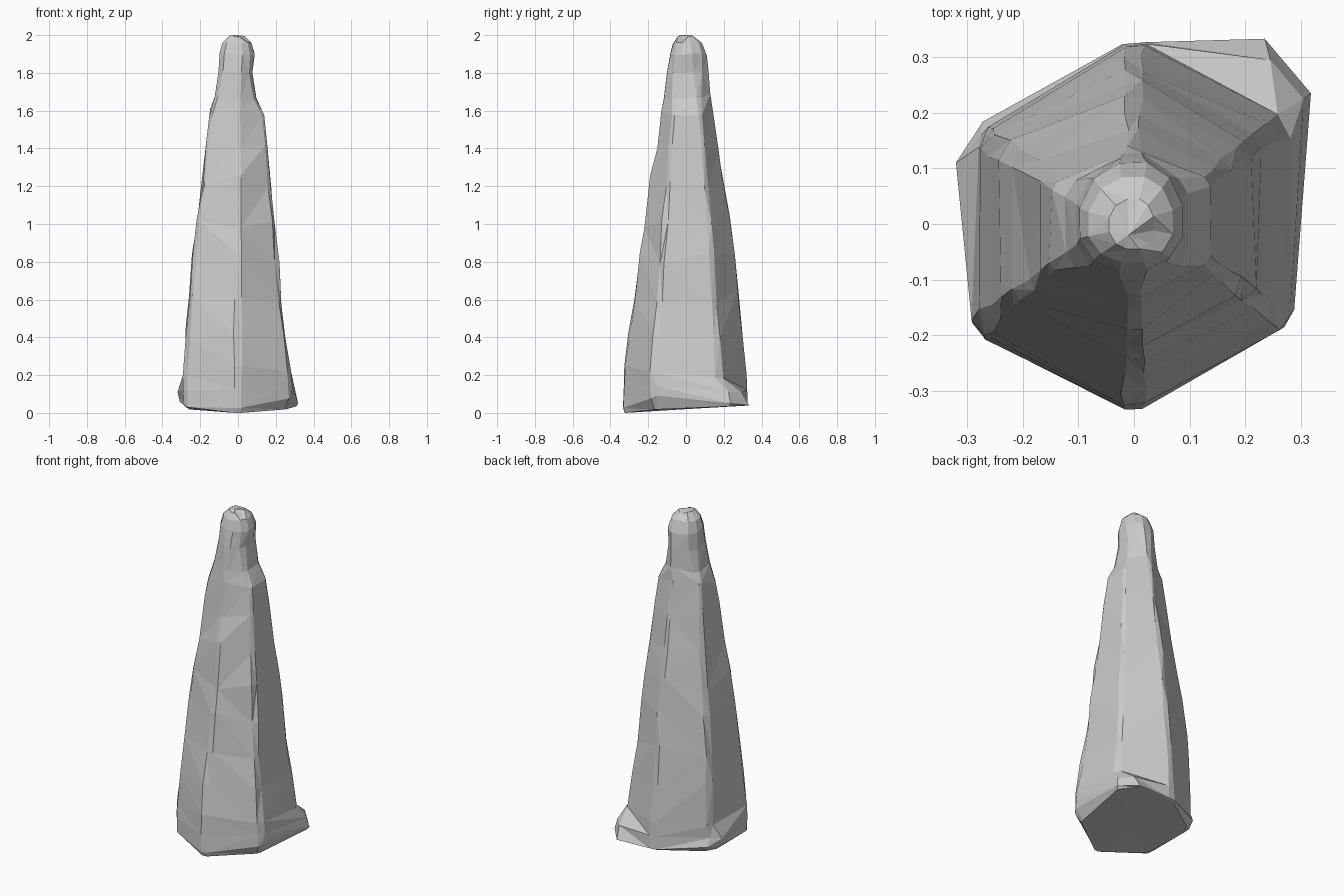
import bpy, bmesh, random
from mathutils import Vector

if "Cube" in bpy.data.objects:
    bpy.data.objects.remove(bpy.data.objects["Cube"])

random.seed(7)

# Silhouette: height, left x, right x, front y, back y
RINGS = [
    (0.05, -0.285, 0.285, -0.330, 0.325),
    (0.12, -0.290, 0.288, -0.328, 0.322),
    (0.22, -0.287, 0.280, -0.322, 0.318),
    (0.42, -0.275, 0.255, -0.302, 0.300),
    (0.62, -0.262, 0.236, -0.278, 0.280),
    (0.82, -0.240, 0.215, -0.248, 0.255),
    (1.02, -0.217, 0.195, -0.216, 0.228),
    (1.22, -0.190, 0.172, -0.190, 0.200),
    (1.42, -0.168, 0.152, -0.155, 0.168),
    (1.58, -0.152, 0.138, -0.128, 0.138),
    (1.69, -0.125, 0.095, -0.116, 0.125),
    (1.80, -0.104, 0.076, -0.100, 0.118),
    (1.90, -0.098, 0.088, -0.082, 0.110),
    (1.965, -0.082, 0.070, -0.068, 0.085),
    (1.99, -0.045, 0.035, -0.045, 0.045),
]
HEX = [(0, -1), (1, -0.52), (1, 0.55), (0, 1), (-1, 0.52), (-1, -0.58)]


def hex_ring(z, x0, x1, y0, y1):
    """Six-sided section with chipped corners, rounder near the tip."""
    b = 0.07 if z < 1.6 else 0.07 + 0.2 * min(1, (z - 1.6) / 0.25)
    rough = 1.0 if 0.2 < z < 1.75 else 0.3
    pts = []
    for i in range(6):
        c = Vector(HEX[i])
        dz = random.uniform(-0.04, 0.04) * rough
        for n in (HEX[i - 1], HEX[(i + 1) % 6]):
            p = c.lerp(Vector(n), b * random.uniform(0.7, 1.3) if z < 1.6 else b)
            p.y /= 1 - b * 0.47
            p *= 1 + random.uniform(-0.035, 0.025) * rough
            x = p.x * (x1 if p.x > 0 else -x0)
            y = p.y * (y1 if p.y > 0 else -y0)
            pts.append(Vector((x, y, z + dz)))
    return pts


rings = [hex_ring(*r) for r in RINGS]

# Broken spurs at the foot: back right and left
rings[0][4] = Vector((0.318, 0.235, 0.05))
rings[0][5] = Vector((0.235, 0.333, 0.04))
rings[1][4] = Vector((0.305, 0.225, 0.11))
rings[1][5] = Vector((0.245, 0.295, 0.11))
rings[1][8] = Vector((-0.275, 0.160, 0.12))
rings[1][9] = Vector((-0.320, 0.110, 0.11))
rings[0][9] = Vector((-0.308, 0.105, 0.06))

# Ragged lower rim, raised along the flanks
for i, dz in {1: -0.02, 0: -0.02, 2: 0.03, 3: 0.045, 8: 0.01, 11: -0.01}.items():
    rings[0][i].z += dz
for i in (2, 3):
    rings[1][i].z += 0.03

# Underside outline
foot = []
for i, p in enumerate(rings[0]):
    s = 0.97 if i in (0, 1, 4, 5, 6, 7) else 0.89
    foot.append(Vector((p.x * s, p.y * s, 0.012 + 0.04 * (p.y + 0.33))))
foot[0].z = foot[1].z = 0.0
rings.insert(0, foot)

# Skin the rings with irregular flat facets
bm = bmesh.new()
rows = [[bm.verts.new(p) for p in r] for r in rings]
for a, b in zip(rows, rows[1:]):
    for i in range(12):
        j = (i + 1) % 12
        if random.random() < 0.5:
            bm.faces.new((a[i], a[j], b[j]))
            bm.faces.new((a[i], b[j], b[i]))
        else:
            bm.faces.new((a[i], a[j], b[i]))
            bm.faces.new((a[j], b[j], b[i]))

# Closed tip and underside
for row, co, up in ((rows[-1], (-0.01, -0.02, 2.0), True), (rows[0], (0, 0, 0.02), False)):
    c = bm.verts.new(co)
    for i in range(12):
        j = (i + 1) % 12
        bm.faces.new((row[i], row[j], c) if up else (row[j], row[i], c))
bmesh.ops.recalc_face_normals(bm, faces=bm.faces)

mesh = bpy.data.meshes.new("stone_spire")
bm.to_mesh(mesh)
bm.free()
bpy.context.collection.objects.link(bpy.data.objects.new("stone_spire", mesh))
